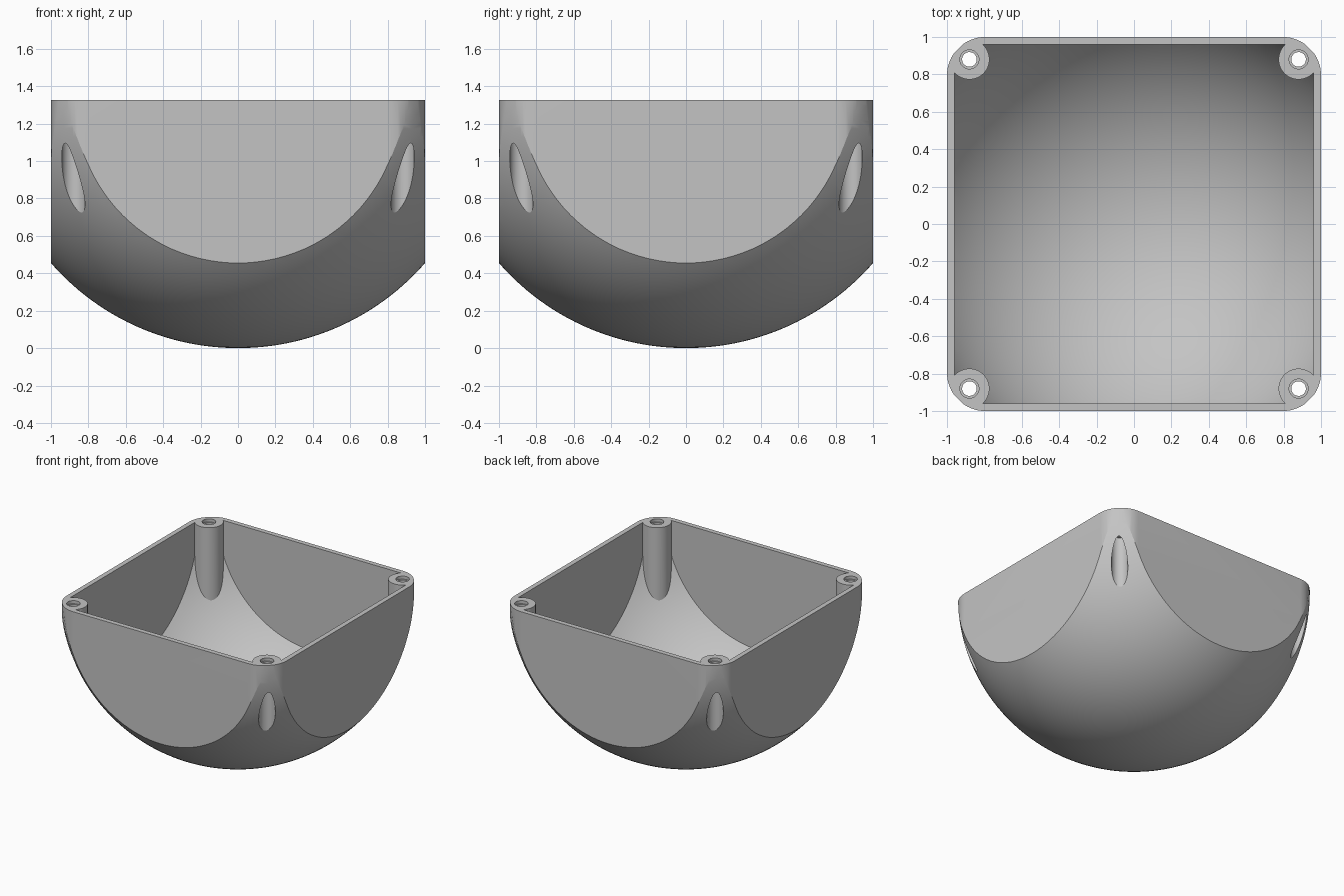
import bpy
import math

old = bpy.data.objects.get("Cube")
if old:
    bpy.data.objects.remove(old, do_unlink=True)

TOP = 1.327          # rim height, also the sphere radius
WALL = 0.04
CORNER = 0.205       # rounding of the vertical edges
POST_POS, POST_R = 0.88, 0.107

grey = bpy.data.materials.new("plain_grey")
grey.use_nodes = True
colour = (0.55, 0.55, 0.55, 1)
grey.diffuse_color = colour
grey.node_tree.nodes["Principled BSDF"].inputs["Base Color"].default_value = colour


def finish(name):
    ob = bpy.context.object
    ob.name = name
    ob.data.materials.append(grey)
    bpy.ops.object.transform_apply(location=True, rotation=True, scale=True)
    return ob


def ball(name, r):
    bpy.ops.mesh.primitive_uv_sphere_add(segments=128, ring_count=95, radius=r,
                                         location=(0, 0, TOP))
    return finish(name)


def block(name, half, z0, z1):
    bpy.ops.mesh.primitive_cube_add(size=1, location=(0, 0, (z0 + z1) / 2))
    bpy.context.object.scale = (2 * half, 2 * half, z1 - z0)
    return finish(name)


def rod(name, x, y, r, z0, z1):
    bpy.ops.mesh.primitive_cylinder_add(vertices=48, radius=r, depth=z1 - z0,
                                        location=(x, y, (z0 + z1) / 2))
    return finish(name)


def combine(ob, tool, operation):
    """Boolean with a tool that is used up."""
    tool.hide_render = True
    mod = ob.modifiers.new(operation.lower(), "BOOLEAN")
    mod.operation, mod.solver, mod.object = operation, "EXACT", tool
    bpy.context.view_layer.objects.active = ob
    bpy.ops.object.modifier_apply(modifier=mod.name)
    bpy.data.objects.remove(tool, do_unlink=True)


# Outer body: rounded square prism trimmed by a sphere
body = block("bowl_housing", 1, -0.2, TOP)
bev = body.modifiers.new("round_corners", "BEVEL")
bev.width, bev.segments, bev.limit_method = CORNER, 16, "WEIGHT"
weights = body.data.attributes.new("bevel_weight_edge", "FLOAT", "EDGE")
for edge in body.data.edges:
    a, b = (body.data.vertices[i].co for i in edge.vertices)
    weights.data[edge.index].value = 1.0 if abs(a.z - b.z) > 0.5 else 0.0
bpy.ops.object.modifier_apply(modifier=bev.name)
combine(body, ball("outer_ball", TOP), "INTERSECT")

# Hollow inside, leaving the four corner posts standing
cavity = block("cavity", 1 - WALL, -0.2, TOP + 0.2)
combine(cavity, ball("inner_ball", TOP - 0.042), "INTERSECT")
corners = [(sx * POST_POS, sy * POST_POS) for sx in (-1, 1) for sy in (-1, 1)]
for x, y in corners:
    combine(cavity, rod("post", x, y, POST_R, 0.1, TOP + 0.5), "DIFFERENCE")
combine(body, cavity, "DIFFERENCE")

# Screw holes: through bore, shallow recess on the rim, head pocket below
for x, y in corners:
    for r, z0, z1 in ((0.039, 0.2, TOP + 0.1),
                      (0.051, TOP - 0.025, TOP + 0.1),
                      (0.062, 0.2, 1.15)):
        combine(body, rod("bore", x, y, r, z0, z1), "DIFFERENCE")

bpy.ops.object.select_all(action="DESELECT")
body.select_set(True)
bpy.context.view_layer.objects.active = body
bpy.ops.object.shade_smooth_by_angle(angle=math.radians(20))
